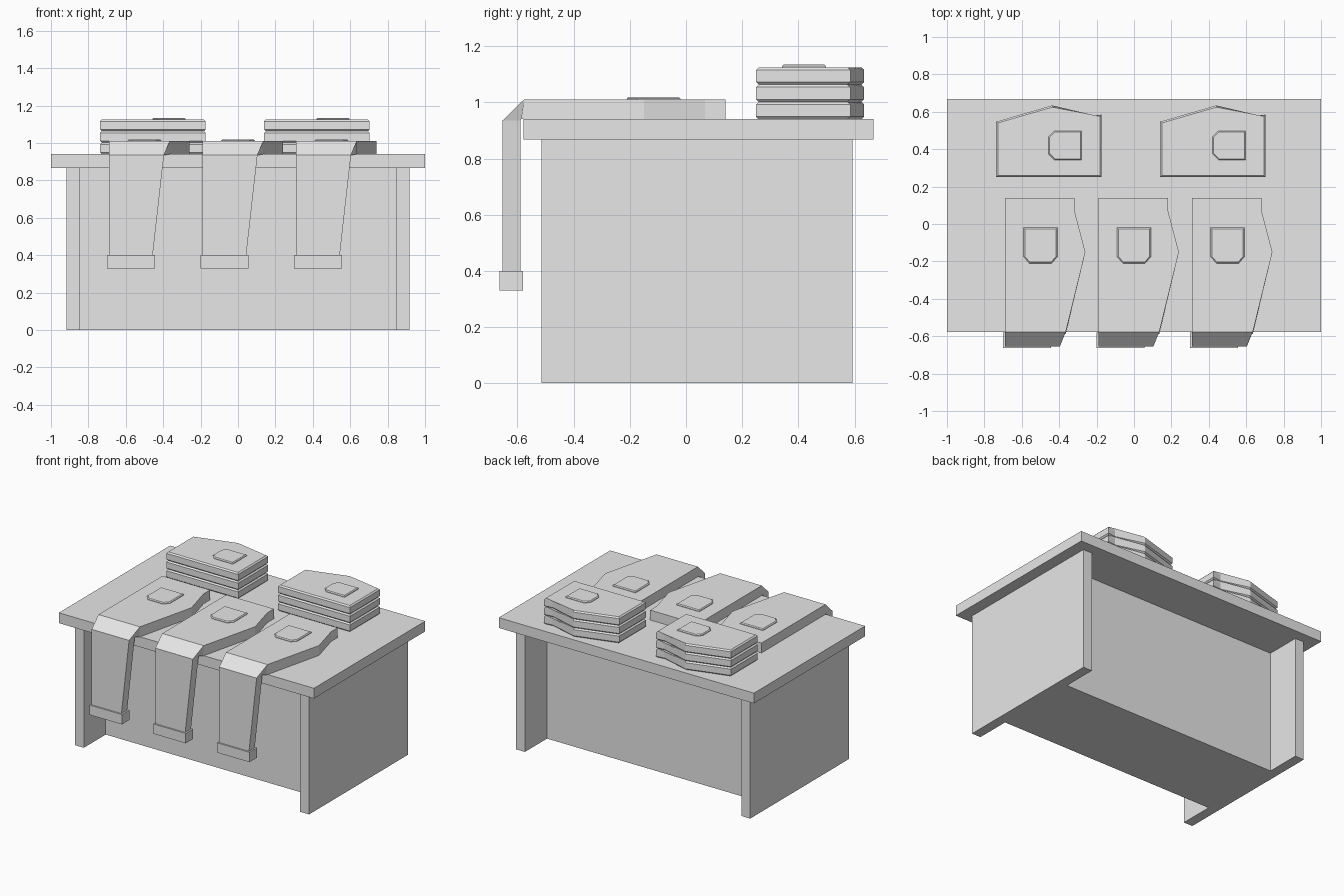
import bpy
import bmesh

cube = bpy.data.objects.get("Cube")
if cube:
    bpy.data.objects.remove(cube, do_unlink=True)

grey = bpy.data.materials.new("light grey")
grey.use_nodes = True
grey.diffuse_color = (0.8, 0.8, 0.8, 1)
grey.node_tree.nodes["Principled BSDF"].inputs["Base Color"].default_value = (0.8, 0.8, 0.8, 1)


def finish(name, bm):
    bmesh.ops.recalc_face_normals(bm, faces=bm.faces)
    mesh = bpy.data.meshes.new(name)
    bm.to_mesh(mesh)
    bm.free()
    mesh.materials.append(grey)
    obj = bpy.data.objects.new(name, mesh)
    bpy.context.scene.collection.objects.link(obj)
    return obj


def prism(name, outline, z0, z1, bevel_top=0.0, bevel_bottom=0.0, dx=0.0):
    """Upright extrusion of an outline, with optional bevelled rims."""
    bm = bmesh.new()
    low = [bm.verts.new((x + dx, y, z0)) for x, y in outline]
    high = [bm.verts.new((x + dx, y, z1)) for x, y in outline]
    n = len(outline)
    bottom = bm.faces.new(low[::-1])
    top = bm.faces.new(high)
    for i in range(n):
        j = (i + 1) % n
        bm.faces.new((low[i], low[j], high[j], high[i]))
    for face, width in ((top, bevel_top), (bottom, bevel_bottom)):
        if width:
            bmesh.ops.bevel(bm, geom=list(face.edges), offset=width, segments=1,
                            affect='EDGES', clamp_overlap=True)
    return finish(name, bm)


def box(name, x0, x1, y0, y1, z0, z1, dx=0.0):
    return prism(name, [(x0, y0), (x1, y0), (x1, y1), (x0, y1)], z0, z1, dx=dx)


# Table
box("table_top", -1, 1, -0.578, 0.668, 0.867, 0.94)
box("table_body", -0.848, 0.848, -0.27, 0.345, 0, 0.867)
box("right_side_panel", -0.918, -0.848, -0.515, 0.592, 0, 0.867)
box("left_side_panel", 0.848, 0.918, -0.515, 0.592, 0, 0.867)

# Draped garments: outer (y, z), inner (y, z), right-hand edge x
LEFT_EDGE = -0.69
STATIONS = [
    ((0.14, 1.01), (0.14, 0.94), -0.317),
    ((0.067, 1.01), (0.067, 0.94), -0.317),
    ((-0.15, 1.01), (-0.15, 0.94), -0.26),
    ((-0.577, 1.01), (-0.587, 0.94), -0.365),
    ((-0.654, 0.935), (-0.59, 0.935), -0.396),
    ((-0.654, 0.4), (-0.59, 0.4), -0.456),
]
DRAPE_PATCH = [(-0.56, -0.21), (-0.44, -0.21), (-0.41, -0.175),
               (-0.41, -0.02), (-0.59, -0.02), (-0.59, -0.175)]


def drape(name, dx):
    bm = bmesh.new()
    rings = []
    for (yo, zo), (yi, zi), right in STATIONS:
        corners = [(LEFT_EDGE, yo, zo), (right, yo, zo), (right, yi, zi), (LEFT_EDGE, yi, zi)]
        rings.append([bm.verts.new((x + dx, y, z)) for x, y, z in corners])
    for a, b in zip(rings, rings[1:]):
        for i in range(4):
            j = (i + 1) % 4
            bm.faces.new((a[i], a[j], b[j], b[i]))
    bm.faces.new(rings[0])
    bm.faces.new(rings[-1][::-1])
    finish(name, bm)


for label, dx in (("right", 0.0), ("middle", 0.5), ("left", 1.0)):
    drape(label + "_draped_cloth", dx)
    box(label + "_cloth_cuff", -0.7, -0.445, -0.664, -0.58, 0.33, 0.4, dx)
    prism(label + "_cloth_patch", DRAPE_PATCH, 1.008, 1.02, bevel_top=0.006, dx=dx)

# Folded stacks at the back
FOLD = [(-0.737, 0.25), (-0.173, 0.25), (-0.173, 0.585),
        (-0.235, 0.577), (-0.437, 0.634), (-0.737, 0.547)]
FOLD_PATCH = [(-0.425, 0.342), (-0.28, 0.342), (-0.28, 0.498),
              (-0.425, 0.498), (-0.457, 0.466), (-0.457, 0.374)]
LAYER = 0.0617

for label, dx in (("right", 0.0), ("left", 0.877)):
    for i in range(3):
        z = 0.94 + i * LAYER
        prism(f"{label}_folded_layer_{i + 1}", FOLD, z, z + LAYER,
              bevel_top=0.009, bevel_bottom=0.009, dx=dx)
    prism(label + "_stack_patch", FOLD_PATCH, 1.123, 1.135, bevel_top=0.006, dx=dx)
